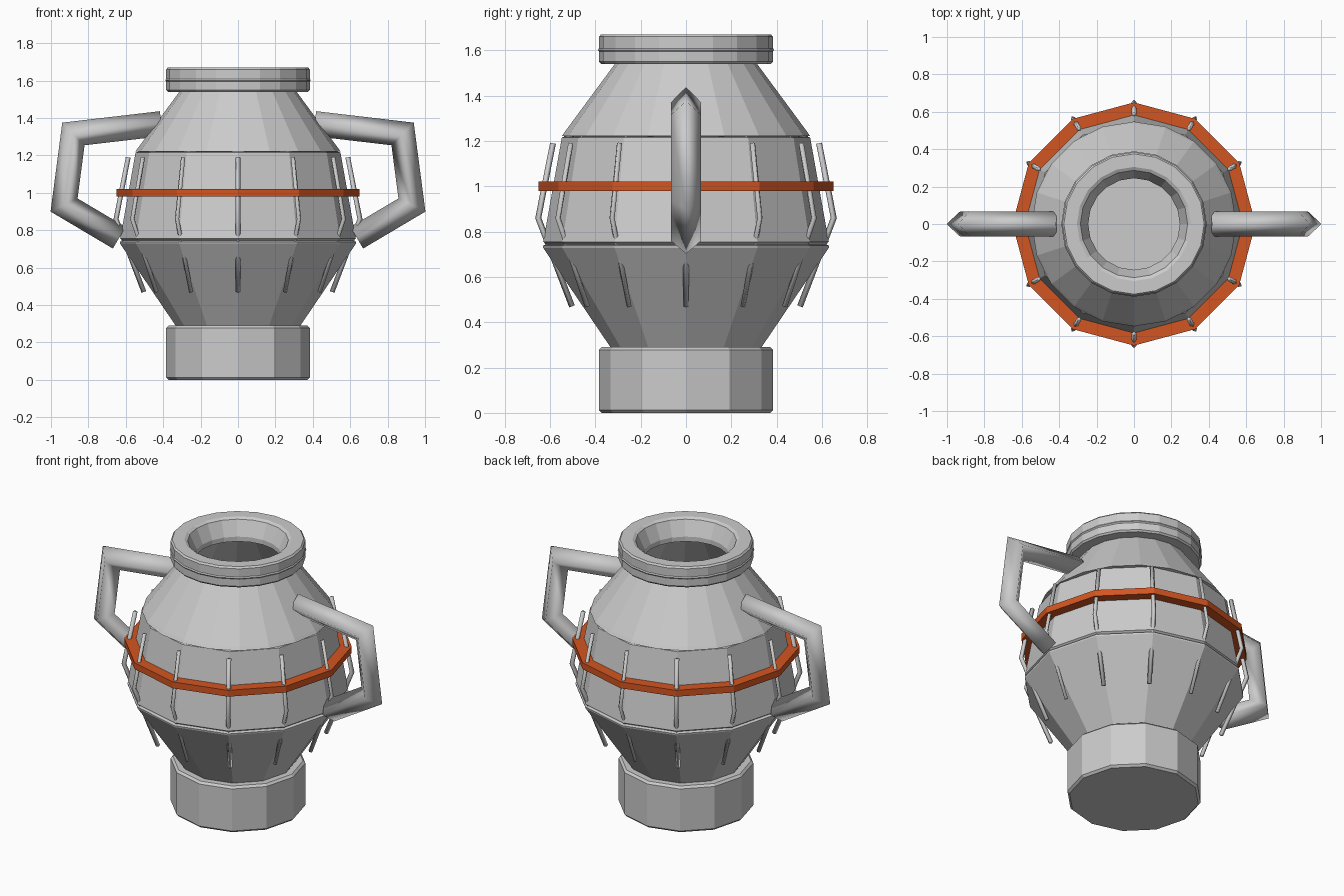
import bpy, bmesh, math
from mathutils import Vector

if "Cube" in bpy.data.objects:
    bpy.data.objects.remove(bpy.data.objects["Cube"])


def material(name, rgb):
    m = bpy.data.materials.new(name)
    m.diffuse_color = (*rgb, 1)
    m.use_nodes = True
    m.node_tree.nodes["Principled BSDF"].inputs["Base Color"].default_value = m.diffuse_color
    return m


GREY = material("light grey", (0.6, 0.6, 0.6))
ORANGE = material("burnt orange", (0.65, 0.09, 0.015))


def finish(name, bm, mat, smooth=False):
    bmesh.ops.recalc_face_normals(bm, faces=bm.faces)
    me = bpy.data.meshes.new(name)
    bm.to_mesh(me)
    bm.free()
    me.materials.append(mat)
    for p in me.polygons:
        p.use_smooth = smooth and len(p.vertices) == 4
    ob = bpy.data.objects.new(name, me)
    bpy.context.collection.objects.link(ob)
    return ob


def lathe(name, profile, sides, mat, closed=False, capped=False):
    """Faceted revolve of (radius, height) points around z."""
    bm = bmesh.new()
    rings = []
    for r, z in profile:
        rings.append([bm.verts.new((r * math.cos(math.tau * i / sides),
                                    r * math.sin(math.tau * i / sides), z))
                      for i in range(sides)])
    pairs = list(zip(rings, rings[1:]))
    if closed:
        pairs.append((rings[-1], rings[0]))
    for a, b in pairs:
        for i in range(sides):
            j = (i + 1) % sides
            bm.faces.new((a[i], a[j], b[j], b[i]))
    if capped:
        bm.faces.new(rings[0])
        bm.faces.new(rings[-1])
    return finish(name, bm, mat)


def bar(name, path, radius, angle, mat):
    """Mitred diamond-section bar along (radius, height) points, at an angle around z."""
    bm = bmesh.new()
    out = Vector((math.cos(angle), math.sin(angle), 0))
    side = Vector((-math.sin(angle), math.cos(angle), 0))
    up = Vector((0, 0, 1))
    pts = [Vector(p) for p in path]
    dirs = [(b - a).normalized() for a, b in zip(pts, pts[1:])]
    rings = []
    for i, p in enumerate(pts):
        d0, d1 = dirs[max(i - 1, 0)], dirs[min(i, len(dirs) - 1)]
        n0, n1 = Vector((-d0.y, d0.x)), Vector((-d1.y, d1.x))
        m = (n0 + n1).normalized()
        m = m * (radius / m.dot(n0))
        c = out * p.x + up * p.y
        n = out * m.x + up * m.y
        rings.append([bm.verts.new(c + v) for v in (n, side * radius, -n, -side * radius)])
    for a, b in zip(rings, rings[1:]):
        for i in range(4):
            j = (i + 1) % 4
            bm.faces.new((a[i], a[j], b[j], b[i]))
    bm.faces.new(rings[0])
    bm.faces.new(rings[-1])
    return finish(name, bm, mat, smooth=True)


# Foot with softened rims
lathe("foot", [(0.372, 0), (0.385, 0.013), (0.385, 0.277), (0.372, 0.29)], 12, GREY, capped=True)

# Body shells
lathe("lower_body", [(0.33, 0.285), (0.63, 0.728), (0.632, 0.738), (0.615, 0.744)], 12, GREY)
lathe("belly", [(0.615, 0.744), (0.63, 0.755), (0.548, 1.215), (0.53, 1.222)], 12, GREY)
lathe("shoulder", [(0.52, 1.218), (0.547, 1.222), (0.535, 1.24), (0.31, 1.545)], 20, GREY)

# Collar with a funnel-shaped mouth
lathe("collar", [(0.245, 1.54), (0.375, 1.54), (0.384, 1.55), (0.384, 1.595), (0.389, 1.602),
                 (0.384, 1.609), (0.384, 1.66), (0.375, 1.67), (0.305, 1.67), (0.287, 1.66),
                 (0.245, 1.57)], 20, GREY, closed=True)

# Orange band
lathe("band", [(0.56, 0.98), (0.65, 0.98), (0.65, 1.02), (0.56, 1.02)], 12, ORANGE, closed=True)

# Bent ribs on every corner of the body
for k in range(12):
    bar(f"rib_{k + 1}", [(0.587, 1.19), (0.652, 0.86), (0.503, 0.47)], 0.013,
        math.tau * k / 12, GREY)

# Two side handles
for label, angle in (("right", 0), ("left", math.pi)):
    bar(f"{label}_handle", [(0.41, 1.37), (0.88, 1.315), (0.93, 0.935), (0.635, 0.76)],
        0.067, angle, GREY)
